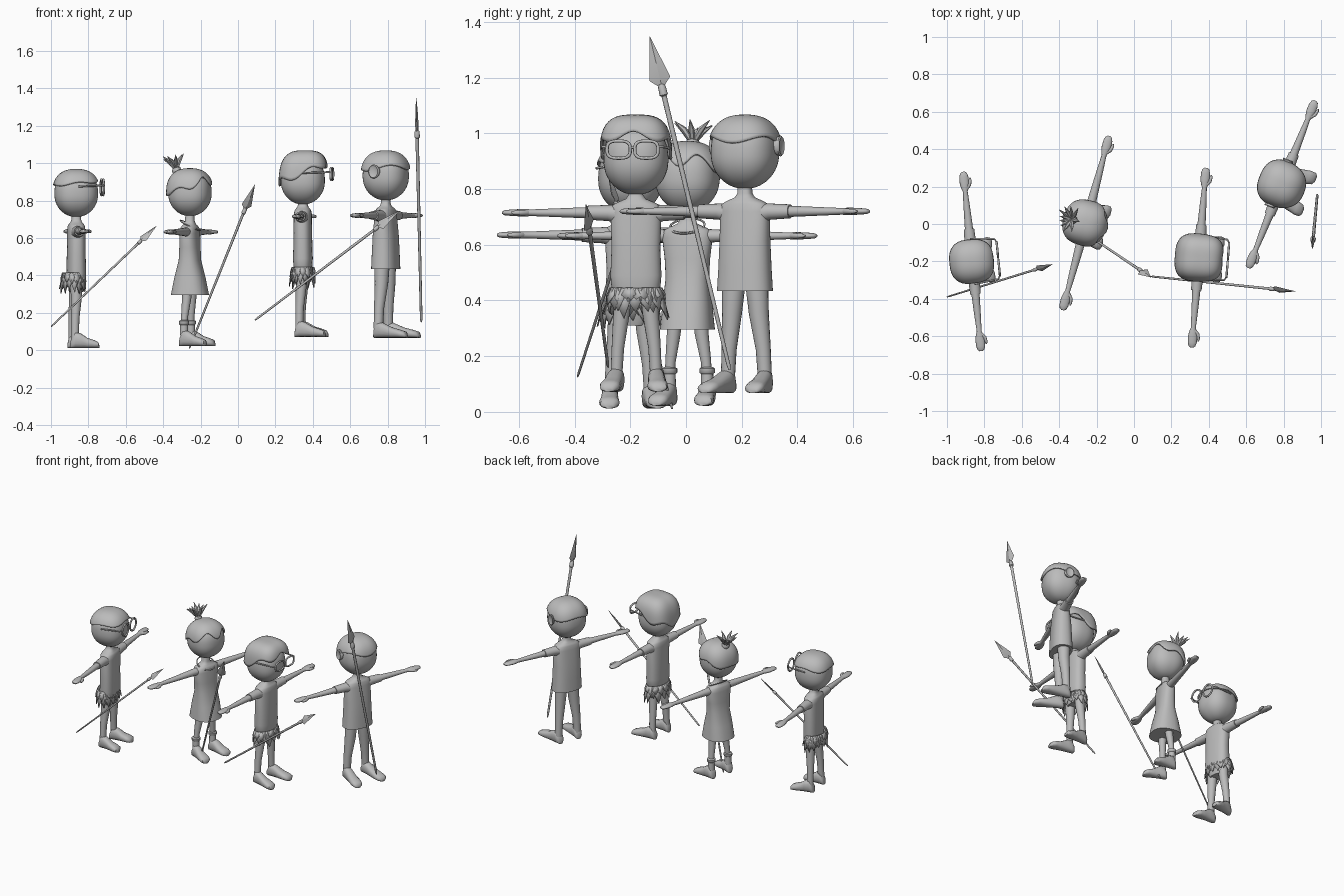
import bpy, bmesh, math, random
from math import sin, cos, pi, copysign
from mathutils import Vector as V, Matrix

if "Cube" in bpy.data.objects:
    bpy.data.objects.remove(bpy.data.objects["Cube"])

random.seed(4)
grey = bpy.data.materials.new("plain_grey")
grey.diffuse_color = (0.5, 0.5, 0.5, 1)
grey.use_nodes = True
grey.node_tree.nodes["Principled BSDF"].inputs["Base Color"].default_value = grey.diffuse_color
I4 = Matrix.Identity(4)


def make(name, verts, faces, M=I4, thick=0, angle=50):
    me = bpy.data.meshes.new(name)
    me.from_pydata([tuple(v) for v in verts], [], faces)
    bm = bmesh.new()
    bm.from_mesh(me)
    bmesh.ops.recalc_face_normals(bm, faces=bm.faces)
    bm.to_mesh(me)
    bm.free()
    me.shade_smooth()
    me.set_sharp_from_angle(angle=math.radians(angle))
    me.materials.append(grey)
    ob = bpy.data.objects.new(name, me)
    ob.matrix_world = M
    bpy.context.collection.objects.link(ob)
    if thick:
        mod = ob.modifiers.new("thickness", 'SOLIDIFY')
        mod.thickness, mod.offset = thick, 0
    return ob


def ring(c, a, b, n=20, p=2):
    """Superellipse around c with half-axis vectors a and b."""
    c, a, b, out = V(c), V(a), V(b), []
    for i in range(n):
        x, y = cos(2 * pi * i / n), sin(2 * pi * i / n)
        out.append(c + a * copysign(abs(x) ** (2 / p), x) + b * copysign(abs(y) ** (2 / p), y))
    return out


def loft(name, rings, M=I4, caps=True, closed=False, **kw):
    n, m = len(rings[0]), len(rings)
    faces = [(i * n + j, i * n + (j + 1) % n, (i + 1) % m * n + (j + 1) % n, (i + 1) % m * n + j)
             for i in range(m if closed else m - 1) for j in range(n)]
    if caps and not closed:
        faces += [tuple(range(n)), tuple(range((m - 1) * n, m * n))]
    return make(name, [v for r in rings for v in r], faces, M, **kw)


def rod(name, pts, radii, M=I4, n=10):
    """Round tapered rod along a path."""
    pts, rings = [V(p) for p in pts], []
    for i, p in enumerate(pts):
        d = (pts[min(i + 1, len(pts) - 1)] - pts[max(i - 1, 0)]).normalized()
        a = d.orthogonal().normalized() if i == 0 else (a - d * a.dot(d)).normalized()
        rings.append(ring(p, a * radii[i], d.cross(a) * radii[i], n))
    return loft(name, rings, M)


def skull(u, v, s, p=2.45):
    x, y, z = cos(v) * cos(u), cos(v) * sin(u), sin(v)
    r = (abs(x) ** p + abs(y) ** p + abs(z) ** p) ** (-1 / p)
    x, y, z = x * r, y * r, z * r
    t = 1 - 0.18 * z * z if z < 0 else 1
    return V((x * t * s[0], y * t * s[1], z * s[2]))


def dome(name, c, s, M, edge, p=2.45, n=48, m=16, thick=0, shift=0):
    """Head or hair shell from latitude edge(azimuth) up to the crown."""
    rings = []
    for k in range(m + 1):
        row = []
        for j in range(n):
            u = 2 * pi * j / n
            v = edge(u) + (pi / 2 - 0.02 - edge(u)) * k / m
            q = skull(u, v, s, p)
            row.append(V(c) + q + V((shift * max(q.z, 0) / s[2], 0, 0)))
        rings.append(row)
    ob = loft(name, rings, M, caps=False, thick=thick)
    bm = bmesh.new()
    bm.from_mesh(ob.data)
    bm.verts.ensure_lookup_table()
    bm.faces.new([bm.verts[m * n + j] for j in range(n)])
    bmesh.ops.recalc_face_normals(bm, faces=bm.faces)
    bm.to_mesh(ob.data)
    bm.free()


def limbs(tag, M, A, hip, foot_len, leg_r, cuffs, sleeves):
    for side, s in (("left", 1), ("right", -1)):
        # arm with flat hand and thumb
        prof = [(.05, .026, .026), (.12, .024, .022), (.2, .021, .019), (.3, .017, .015),
                (.375, .013, .012), (.395, .02, .013), (.42, .025, .013), (.455, .024, .011),
                (.474, .018, .009), (.482, .008, .004)]
        loft(f"{tag}_{side}_arm", [ring((0, s * l, A), (f, 0, 0), (0, 0, h), 16) for l, f, h in prof], M)
        rod(f"{tag}_{side}_thumb", [(.008, s * .39, A), (.026, s * .41, A), (.032, s * .435, A), (.032, s * .447, A)],
            [.01, .01, .008, .003], M)
        if sleeves:
            loft(f"{tag}_{side}_sleeve", [ring((0, s * l, A + dz), (f, 0, 0), (0, 0, h), 20) for l, f, h, dz in
                 ((.06, .036, .036, -.006), (.1, .031, .029, -.001), (.175, .028, .025, 0))], M)
        # leg
        rod(f"{tag}_{side}_leg", [(-.004, s * .045, hip), (-.004, s * .052, hip - .1), (-.012, s * .066, .16),
                                  (-.014, s * .072, .05)], [leg_r * 1.15, leg_r, leg_r * .75, leg_r * .7], M, 16)
        if cuffs:
            rod(f"{tag}_{side}_cuff", [(-.014, s * .07, z) for z in (.06, .115, .12, .135, .14)],
                [.023, .022, .028, .028, .02], M, 16)
        # foot
        L = foot_len
        foot = [(-.04, .012, .02), (-.034, .024, .05), (-.015, .03, .088), (.015, .03, .08), (.45 * L, .033, .055),
                (.75 * L, .037, .043), (.93 * L, .032, .034), (L, .014, .016)]
        loft(f"{tag}_{side}_foot", [ring((f, s * (.074 + f * .12), h / 2 + .001), (0, w, 0), (0, 0, h / 2), 16, 2.4)
                                    for f, w, h in foot], M)


def torso(tag, M, A, rows, n=32):
    # neck and shoulders flow into the given lower rows (height, half width, half depth)
    top = [(A + .1, .024, .024), (A + .065, .026, .025), (A + .05, .036, .03), (A + .038, .065, .04),
           (A + .027, .086, .045), (A, .092, .048)]
    loft(f"{tag}_torso", [ring((0, 0, z), (0, a, 0), (b, 0, 0), n, 2.5) for z, a, b in top + rows], M)


def skirt(tag, M, z, shift):
    # two ragged layers of pointed leaves
    verts, faces = [], []
    for layer in range(2):
        for i in range(15):
            u = 2 * pi * (i + layer / 2) / 15
            drop, out = random.uniform(.08, .12) - layer * .03, random.uniform(1.05, 1.3)
            k = len(verts)
            for du, dz, r in ((-.15, 0, 1), (.15, 0, 1), (.26, -.45, 1.14), (.05, -1, out), (-.26, -.5, 1.14)):
                verts.append((shift + .058 * r * cos(u + du), .093 * r * sin(u + du), z + drop * dz))
            faces.append(tuple(range(k, k + 5)))
    make(f"{tag}_leaf_skirt", verts, faces, M, thick=.005)


def glasses(tag, M, f, z, w, h, p):
    for side, s in (("left", 1), ("right", -1)):
        path, c, rings = ring((f, s * .05, z), (0, w, 0), (0, 0, h), 28, p), V((f, s * .05, z)), []
        for q in path:
            d = (q - c).normalized()
            rings.append(ring(q, d * .006, (.006, 0, 0), 8))
        loft(f"{tag}_{side}_lens_frame", rings, M, closed=True)
        rod(f"{tag}_{side}_temple", [(f, s * (.048 + w), z + .01), (f - .01, s * .108, z + .01), (.0, s * .122, z + .005)],
            [.005] * 3, M, 8)
    rod(f"{tag}_glasses_bridge", [(f, -.012, z + .008), (f, .012, z + .008)], [.005] * 2, M, 8)


def spear(tag, a, b, side):
    a, b = V(a), V(b)
    d, k = (b - a).normalized(), (b - a).length / 1.23
    side = V(side)
    side = (side - d * side.dot(d)).normalized()
    nrm = d.cross(side)
    base = b - d * .185 * k
    rod(f"{tag}_shaft", [a, a + d * .02, base], [.004 * k, .007 * k, .0095 * k])
    rod(f"{tag}_binding", [base - d * .035 * k, base - d * .03 * k, base, base + d * .01 * k],
        [.009 * k, .015 * k, .014 * k, .008 * k])
    rows = [(0, .008, .007), (.03, .038, .009), (.1, .021, .007), (.185, .001, .001)]
    loft(f"{tag}_blade", [ring(base + d * t * k, side * w * k, nrm * h * k, 4) for t, w, h in rows], angle=20)


def place(x, y, z, deg):
    return Matrix.Translation((x, y, z)) @ Matrix.Rotation(math.radians(deg), 4, 'Z')


def head(tag, M, H, s):
    dome(f"{tag}_head", (0, 0, H), s, M, lambda u: -pi / 2 + .05, m=32)


# first figure: cap of hair, round glasses, leaf skirt
M = place(-.865, -.2, .01, 5.7)
limbs("first", M, .625, .38, .115, .03, False, True)
torso("first", M, .625, [(.5, .086, .049), (.4, .09, .052), (.35, .085, .048), (.3, .05, .035)])
head("first", M, .825, (.116, .115, .122))
dome("first_hair", (0, 0, .825), (.123, .122, .129), M, lambda u: .42 + .08 * cos(u) + .06 * cos(4 * u), thick=.01)
glasses("first", M, .14, .86, .04, .042, 2)
skirt("first", M, .405, -.015)

# second figure: dress, ankle cuffs, spiky topknot
M = place(-.257, .005, .02, -15)
limbs("second", M, .612, .36, .115, .025, True, False)
torso("second", M, .605, [(.53, .082, .052), (.46, .078, .056), (.37, .088, .08), (.275, .096, .1)])
loft("second_dress_neckline", [ring((.002, 0, .648 - .001 * i), (.05 + .006 * i, 0, -.025 - .003 * i),
                                    (0, .06 + .006 * i, 0), 32) for i in range(2)], M, caps=False, thick=.005)
head("second", M, .82, (.113, .113, .122))
dome("second_hair", (0, 0, .82), (.119, .119, .128), M,
     lambda u: .2 + .32 * cos(u) - .2 * cos(5 * u) * (.6 + .4 * cos(u)), thick=.01)
knot = V((-.065, 0, .925))
rod("second_topknot", [knot, knot + V((-.012, 0, .022)), knot + V((-.02, 0, .035))], [.022, .026, .012], M)
for i in range(10):
    t = 2 * pi * i / 10
    d = V((-.5 + .75 * cos(t), .75 * sin(t), .75 - .25 * cos(t))).normalized()
    L = random.uniform(.085, .115)
    o = knot + V((-.012, 0, .02))
    rod(f"second_hair_spike_{i + 1}", [o, o + d * L * .5 + V((0, 0, .01)), o + d * L], [.01, .011, .001], M, 6)

# third figure: flat-topped quiff, square glasses, leaf skirt
M = place(.347, -.18, .07, -4.5)
limbs("third", M, .645, .39, .13, .03, False, True)
torso("third", M, .645, [(.52, .088, .049), (.42, .092, .052), (.36, .087, .048), (.31, .05, .035)])
head("third", M, .835, (.117, .116, .125))
dome("third_hair", (0, 0, .835), (.124, .124, .158), M,
     lambda u: .22 + .3 * cos(u) + .1 * cos(5 * u), p=3.2, thick=.01, shift=.012)
glasses("third", M, .155, .872, .042, .031, 3)
skirt("third", M, .37 + .005, 0)

# fourth figure: loose shirt, trousers, big ears
M = place(.79, .212, .065, -21.8)
limbs("fourth", M, .655, .39, .16, .036, False, True)
torso("fourth", M, .655, [(.55, .093, .06), (.45, .097, .065), (.368, .102, .068)])
head("fourth", M, .865, (.119, .118, .128))
dome("fourth_hair", (0, 0, .865), (.125, .124, .133), M, lambda u: .3 + .05 * cos(u) - .09 * cos(3 * u), thick=.01)
for side, s in (("left", 1), ("right", -1)):
    loft(f"fourth_{side}_ear", [ring((-.008 - k * .01, s * (.108 + k * .028), .89), (r, 0, 0), (0, 0, r * 1.25), 20)
                                for k, r in ((0, .02), (.5, .027), (.85, .03), (1, .026), (.85, .019), (.8, .003))], M)

# spears
spear("first_spear", (-1, -.39, .125), (-.435, -.215, .665), (-.45, .6, .55))
spear("second_spear", (-.26, -.05, .01), (.09, -.285, .885), (.85, .5, -.3))
spear("third_spear", (.09, -.28, .16), (.863, -.36, .745), (-.45, .55, .6))
spear("fourth_spear", (.98, .157, .15), (.953, -.13, 1.348), (0, 1, .25))
